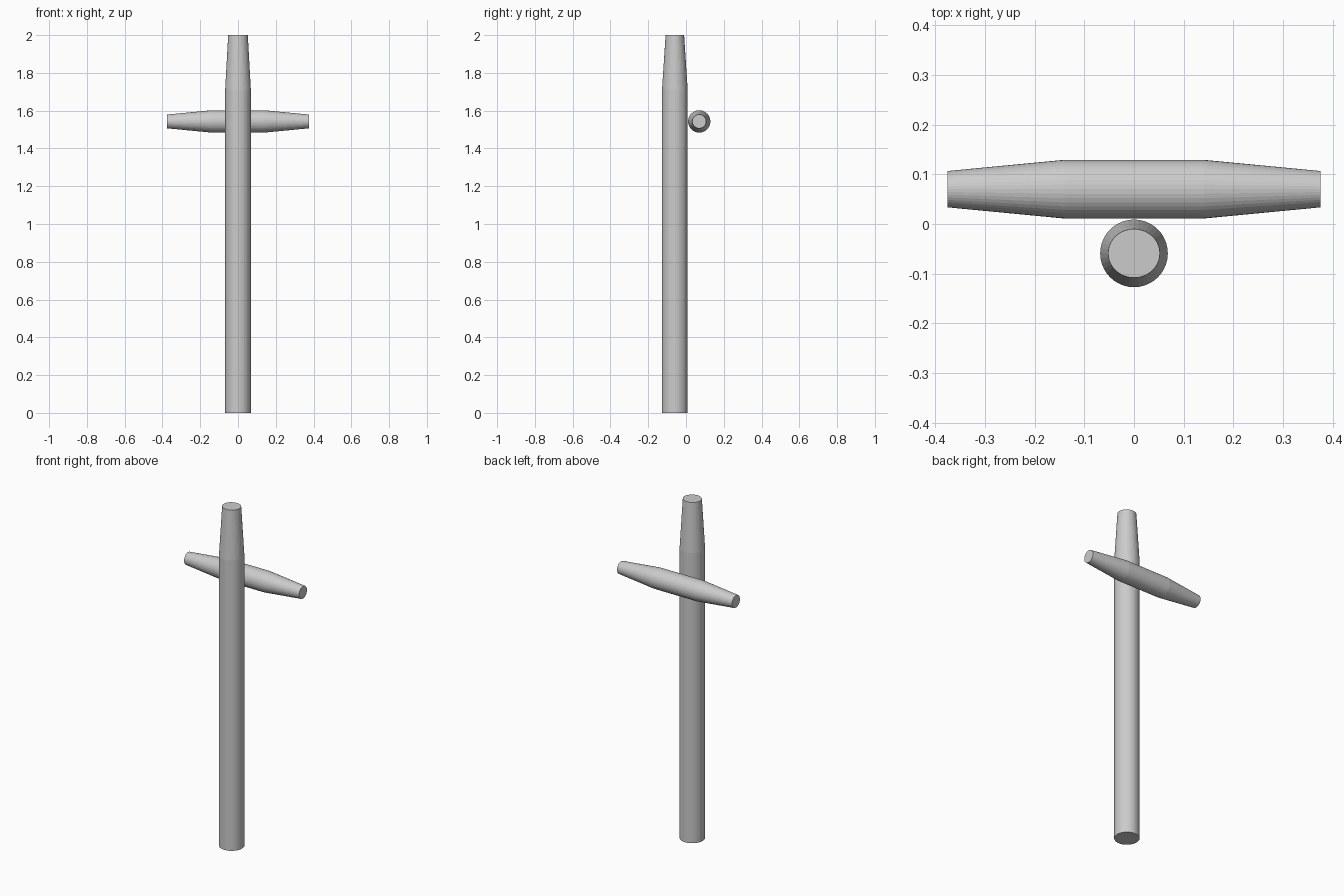
import bpy, bmesh, math
from mathutils import Matrix

if "Cube" in bpy.data.objects:
    bpy.data.objects.remove(bpy.data.objects["Cube"])

SIDES = 40

def lathe(name, rings, matrix):
    """Closed round bar along local z; rings = (height, radius_x, radius_y)."""
    bm = bmesh.new()
    loops = []
    for z, rx, ry in rings:
        loops.append([bm.verts.new((rx * math.cos(2 * math.pi * i / SIDES),
                                    ry * math.sin(2 * math.pi * i / SIDES), z))
                      for i in range(SIDES)])
    for a, b in zip(loops, loops[1:]):
        for i in range(SIDES):
            j = (i + 1) % SIDES
            bm.faces.new((a[i], a[j], b[j], b[i]))
    bm.faces.new(loops[0][::-1])
    bm.faces.new(loops[-1])
    bm.transform(matrix)
    bm.normal_update()
    mesh = bpy.data.meshes.new(name)
    bm.to_mesh(mesh)
    bm.free()
    obj = bpy.data.objects.new(name, mesh)
    bpy.context.collection.objects.link(obj)
    return obj

# upright post with tapered top
lathe("post", [(0, .068, .068), (1.71, .068, .068), (2, .052, .049)],
      Matrix.Translation((0, -.059, 0)))

# crossbar behind the post, tapered to both ends
half = [(.14, .059, .059), (.375, .0365, .0365)]
rings = [(-z, a, b) for z, a, b in reversed(half)] + half
lathe("crossbar", rings,
      Matrix.Translation((0, .07, 1.543)) @ Matrix.Rotation(math.pi / 2, 4, 'Y'))
